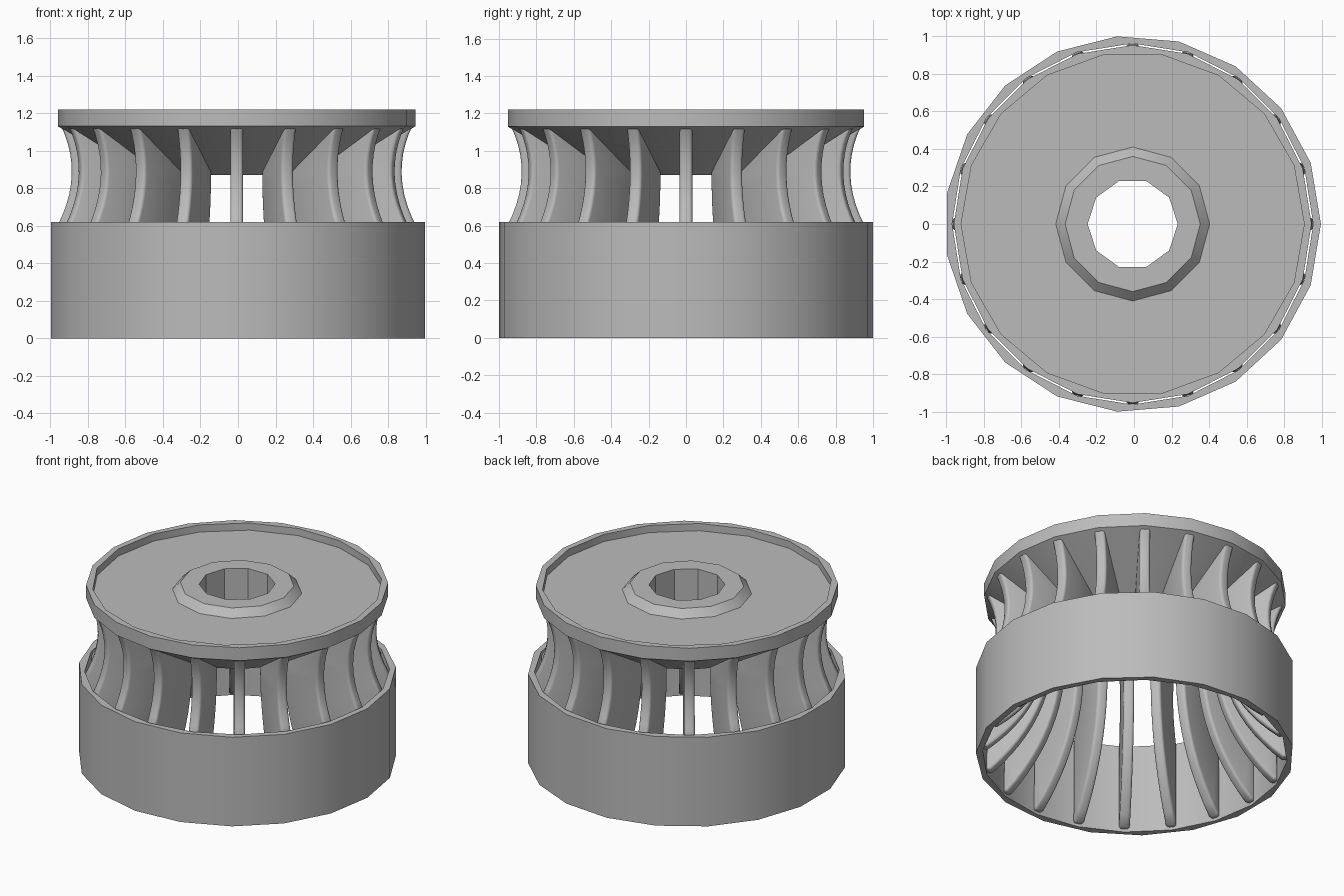
import bpy, bmesh, math
from mathutils import Matrix, Vector

if "Cube" in bpy.data.objects:
    bpy.data.objects.remove(bpy.data.objects["Cube"], do_unlink=True)

CENTRE_X = -0.007
VANES = 20

grey = bpy.data.materials.new("plain grey")
grey.use_nodes = True
grey.diffuse_color = (0.5, 0.5, 0.5, 1)
grey.node_tree.nodes["Principled BSDF"].inputs["Base Color"].default_value = (0.5, 0.5, 0.5, 1)


def finish(bm, name, angle=30):
    bmesh.ops.recalc_face_normals(bm, faces=bm.faces)
    mesh = bpy.data.meshes.new(name)
    bm.to_mesh(mesh)
    bm.free()
    mesh.materials.append(grey)
    obj = bpy.data.objects.new(name, mesh)
    bpy.context.collection.objects.link(obj)
    obj.location.x = CENTRE_X
    bpy.ops.object.select_all(action="DESELECT")
    obj.select_set(True)
    bpy.context.view_layer.objects.active = obj
    bpy.ops.object.shade_smooth_by_angle(angle=math.radians(angle))
    return obj


def ring_solid(name, rings):
    """Closed ring-shaped solid through (sides, radius, z) loops, in order."""
    bm = bmesh.new()
    loops = []
    for sides, radius, z in rings:
        verts = [bm.verts.new((radius * math.cos(2 * math.pi * i / sides),
                               radius * math.sin(2 * math.pi * i / sides), z))
                 for i in range(sides)]
        loops.append([bm.edges.new((verts[i - 1], verts[i])) for i in range(sides)])
    for a, b in zip(loops, loops[1:] + loops[:1]):
        bmesh.ops.bridge_loops(bm, edges=a + b)
    return finish(bm, name)


def bezier(a, b, c, n):
    a, b, c = Vector(a), Vector(b), Vector(c)
    return [a * (1 - t) ** 2 + b * 2 * t * (1 - t) + c * t * t
            for t in (i / n for i in range(n + 1))]


# Outer band around the base
ring_solid("outer_band", [(19, 1.003, 0), (19, 1.003, 0.62),
                          (20, 0.962, 0.62), (20, 0.962, 0)])

# Top disk: raised rim, recessed floor, bevelled collar, bore and conical underside
ring_solid("top_disk", [(20, 0.953, 1.13), (20, 0.953, 1.22), (18, 0.914, 1.22),
                        (18, 0.914, 1.17), (12, 0.41, 1.17), (12, 0.36, 1.22),
                        (10, 0.24, 1.22), (10, 0.24, 0.87), (20, 0.52, 0.87)])

# Curved radial vanes: waisted outer edge, inner edge sweeping in towards the hub
outer = bezier((0.955, 0.6), (0.81, 0.88), (0.94, 1.14), 10)
inner = bezier((0.53, 0.89), (0.53, 0.35), (0.93, 0.02), 12)
outline = [Vector((0.96, 0.02))] + outer + inner
half = 0.034
bm = bmesh.new()
face = bm.faces.new([bm.verts.new((p.x, -half, p.y)) for p in outline])
moved = bmesh.ops.extrude_face_region(bm, geom=[face])["geom"]
bmesh.ops.translate(bm, vec=(0, 2 * half, 0),
                    verts=[g for g in moved if isinstance(g, bmesh.types.BMVert)])
bmesh.ops.recalc_face_normals(bm, faces=bm.faces)
# Round the long edges of the vane
rims = [e for e in bm.edges if abs(e.verts[0].co.y - e.verts[1].co.y) < 1e-5]
bmesh.ops.bevel(bm, geom=rims, offset=0.024, segments=3, profile=0.5,
                affect="EDGES", clamp_overlap=True)
bmesh.ops.triangulate(bm, faces=[f for f in bm.faces if len(f.verts) > 4])
# Repeat the vane around the axis
source = bm.faces[:] + bm.edges[:] + bm.verts[:]
for i in range(1, VANES):
    copy = bmesh.ops.duplicate(bm, geom=source)["geom"]
    bmesh.ops.rotate(bm, cent=(0, 0, 0),
                     matrix=Matrix.Rotation(2 * math.pi * i / VANES, 3, "Z"),
                     verts=[g for g in copy if isinstance(g, bmesh.types.BMVert)])
finish(bm, "vanes", 40)
